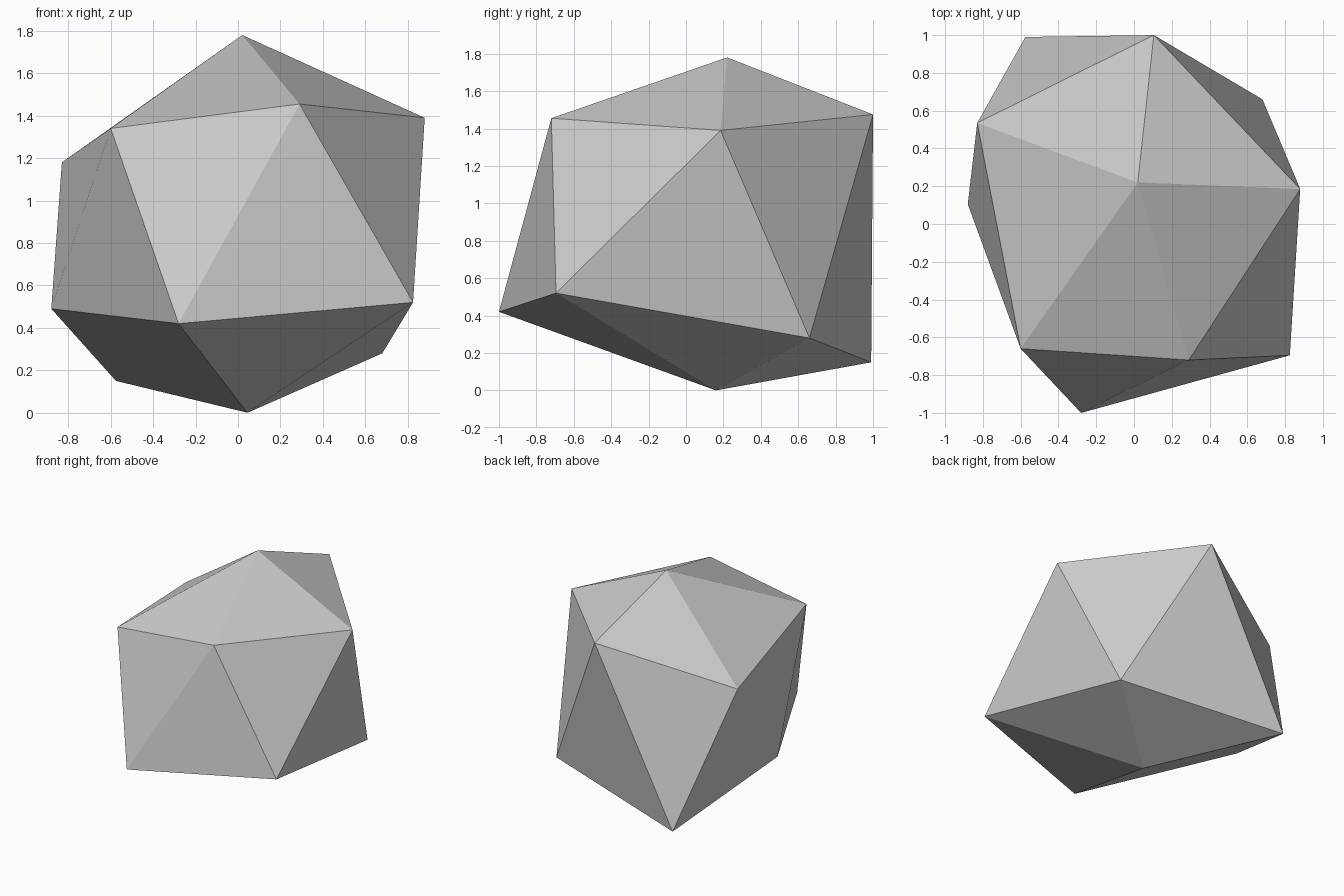
import bpy
import bmesh

cube = bpy.data.objects.get("Cube")
if cube:
    bpy.data.objects.remove(cube, do_unlink=True)

# Stone colour
stone = bpy.data.materials.new("light_grey_stone")
stone.use_nodes = True
grey = (0.6, 0.6, 0.6, 1.0)
stone.diffuse_color = grey
stone.node_tree.nodes["Principled BSDF"].inputs["Base Color"].default_value = grey

# Rough rock: two poles and two staggered, uneven rings of five corners
TOP = (0.02, 0.22, 1.78)
UPPER = [(-0.60, -0.66, 1.34), (0.29, -0.72, 1.455), (0.88, 0.185, 1.39),
         (0.105, 1.0, 1.475), (-0.83, 0.535, 1.18)]
LOWER = [(-0.28, -1.0, 0.42), (0.825, -0.695, 0.52), (0.68, 0.66, 0.28),
         (-0.575, 0.99, 0.15), (-0.88, 0.105, 0.49)]
BOTTOM = (0.045, 0.16, 0.0)

bm = bmesh.new()
top, bottom = bm.verts.new(TOP), bm.verts.new(BOTTOM)
upper = [bm.verts.new(p) for p in UPPER]
lower = [bm.verts.new(p) for p in LOWER]

# Cap fans and the zigzag belt between the rings
for i in range(5):
    j = (i + 1) % 5
    bm.faces.new((top, upper[i], upper[j]))
    bm.faces.new((upper[i], lower[i], upper[j]))
    bm.faces.new((upper[j], lower[i], lower[j]))
    bm.faces.new((bottom, lower[j], lower[i]))

mesh = bpy.data.meshes.new("rock")
bm.normal_update()
bm.to_mesh(mesh)
bm.free()
mesh.materials.append(stone)
rock = bpy.data.objects.new("rock", mesh)
bpy.context.collection.objects.link(rock)
